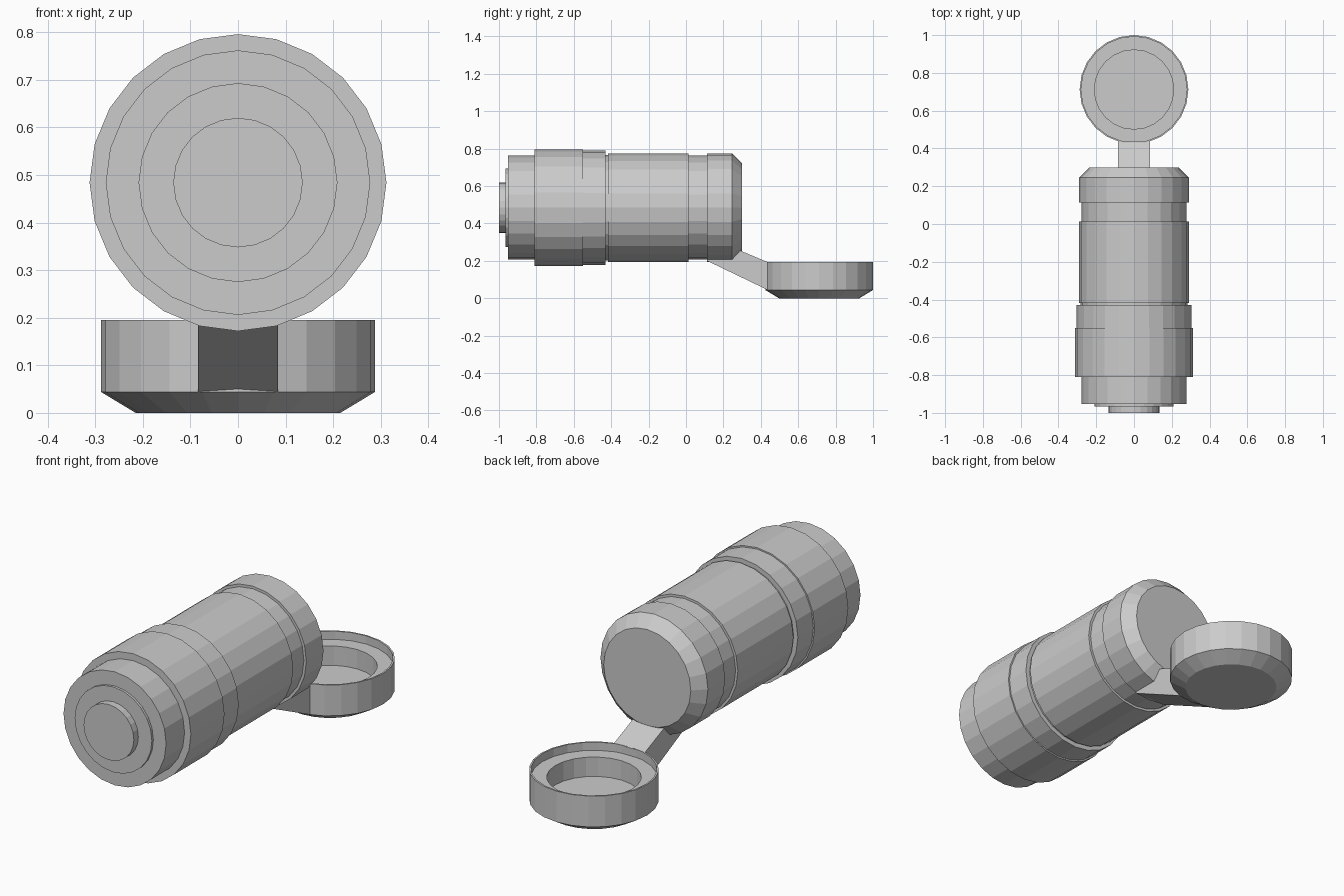
import bpy, bmesh
from math import sin, cos, pi
from mathutils import Matrix

if "Cube" in bpy.data.objects:
    bpy.data.objects.remove(bpy.data.objects["Cube"])

SIDES = 24


def finish(name, bm, matrix=Matrix()):
    bmesh.ops.transform(bm, matrix=matrix, verts=bm.verts)
    mesh = bpy.data.meshes.new(name)
    bm.to_mesh(mesh)
    bm.free()
    obj = bpy.data.objects.new(name, mesh)
    bpy.context.collection.objects.link(obj)
    return obj


def lathe(name, profile, matrix, cap_start=False, cap_end=False):
    """Spin (radius, height) points, listed upward on the outside, about local z."""
    bm = bmesh.new()
    rings = [[bm.verts.new((r * cos(2 * pi * i / SIDES), r * sin(2 * pi * i / SIDES), h))
              for i in range(SIDES)] for r, h in profile]
    for a, b in zip(rings, rings[1:]):
        for i in range(SIDES):
            j = (i + 1) % SIDES
            bm.faces.new((a[i], a[j], b[j], b[i]))
    if cap_start:
        bm.faces.new(rings[0][::-1])
    if cap_end:
        bm.faces.new(rings[-1])
    return finish(name, bm, matrix)


# Local z of the body parts runs along +y
lying = Matrix.Translation((0, 0, 0.484)) @ Matrix.Rotation(-pi / 2, 4, 'X')

# Stepped front end with its round button
lathe("front_end", [(0.136, -1.0), (0.136, -0.965), (0.209, -0.965), (0.209, -0.953),
                    (0.278, -0.953), (0.278, -0.81)], lying, cap_start=True)

# Wide two-step collar
lathe("collar", [(0.278, -0.81), (0.312, -0.81), (0.312, -0.55), (0.305, -0.55),
                 (0.305, -0.43), (0.282, -0.43)], lying)

# Main barrel with grooves and a bevelled rear
lathe("barrel", [(0.282, -0.43), (0.282, -0.417), (0.29, -0.417), (0.29, 0.013),
                 (0.278, 0.013), (0.278, 0.113), (0.291, 0.113), (0.291, 0.246),
                 (0.236, 0.3)], lying, cap_end=True)

# Open hollow cap with an inner ledge
lathe("flip_cap", [(0.215, 0.0), (0.288, 0.044), (0.288, 0.195), (0.28, 0.195),
                   (0.28, 0.155), (0.21, 0.155), (0.21, 0.06)],
      Matrix.Translation((0, 0.712, 0)), cap_start=True, cap_end=True)

# Sloping hinge arm joining barrel and cap
bm = bmesh.new()
side = [(0.113, 0.2), (0.437, 0.044), (0.437, 0.193), (0.29, 0.255), (0.113, 0.25)]
face = bm.faces.new([bm.verts.new((-0.084, y, z)) for y, z in side])
ext = bmesh.ops.extrude_face_region(bm, geom=[face], use_keep_orig=True)
bmesh.ops.translate(bm, vec=(0.168, 0, 0),
                    verts=[v for v in ext["geom"] if isinstance(v, bmesh.types.BMVert)])
bmesh.ops.recalc_face_normals(bm, faces=bm.faces)
finish("hinge_arm", bm)
